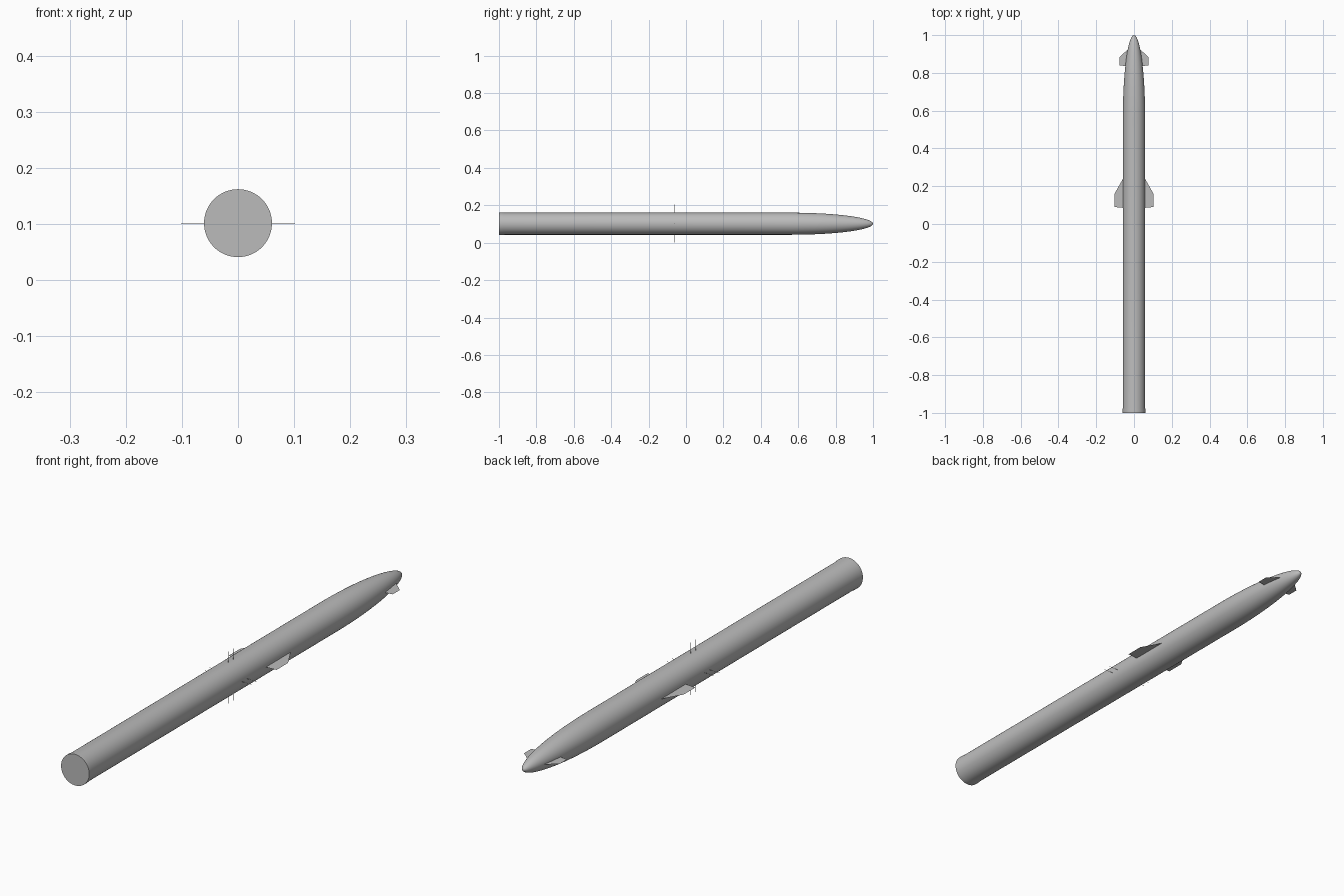
import bpy
import bmesh
import math
from mathutils import Matrix, Vector

cube = bpy.data.objects.get("Cube")
if cube:
    bpy.data.objects.remove(cube, do_unlink=True)

AXIS_Z = 0.1015   # height of the body axis
RADIUS = 0.059
NOSE_START = 0.56
SEGMENTS = 64

grey = bpy.data.materials.new("light grey")
grey.use_nodes = True
grey.diffuse_color = (0.5, 0.5, 0.5, 1)
grey.node_tree.nodes["Principled BSDF"].inputs["Base Color"].default_value = (0.5, 0.5, 0.5, 1)


def finish(name, bm):
    """Turn a bmesh into a grey object on the body axis."""
    mesh = bpy.data.meshes.new(name)
    bm.to_mesh(mesh)
    bm.free()
    mesh.materials.append(grey)
    obj = bpy.data.objects.new(name, mesh)
    obj.location.z = AXIS_Z
    bpy.context.collection.objects.link(obj)
    return obj


# Body: a tube with a slight tail flare and an elliptical nose, turned about y
profile = [(0, -1), (0.0605, -1), (0.0605, -0.985), (RADIUS, -0.97)]
for i in range(25):
    a = math.pi / 2 * i / 24
    profile.append((RADIUS * math.cos(a), NOSE_START + (1 - NOSE_START) * math.sin(a)))
bm = bmesh.new()
verts = [bm.verts.new((r, y, 0)) for r, y in profile]
edges = [bm.edges.new(pair) for pair in zip(verts, verts[1:])]
bmesh.ops.spin(bm, geom=verts + edges, cent=(0, 0, 0), axis=(0, 1, 0),
               angle=math.tau, steps=SEGMENTS)
bmesh.ops.remove_doubles(bm, verts=bm.verts, dist=0.0001)
bmesh.ops.recalc_face_normals(bm, faces=bm.faces)
body = finish("body", bm)
bpy.context.view_layer.objects.active = body
body.select_set(True)
bpy.ops.object.shade_smooth_by_angle(angle=math.radians(40))
body.select_set(False)

# Fins: paper-thin swept plates, one on each side
fin_outlines = {
    "nose_fin": [(0.02, 0.935), (0.077, 0.884), (0.077, 0.84), (0.02, 0.833)],
    "middle_fin": [(0.05, 0.255), (0.103, 0.16), (0.103, 0.09), (0.05, 0.085)],
}
for name, outline in fin_outlines.items():
    for side, sign in (("left", 1), ("right", -1)):
        bm = bmesh.new()
        face = bm.faces.new([bm.verts.new((sign * x, y, 0)) for x, y in outline])
        face.normal_update()
        if face.normal.z < 0:
            face.normal_flip()
        finish(f"{side}_{name}", bm)

# Pins: two rings of four hair-thin rods around the body
for ring, y in (("front", -0.06), ("rear", -0.03)):
    bm = bmesh.new()
    for quarter in range(4):
        turn = Matrix.Rotation(quarter * math.pi / 2, 4, 'Y')
        place = Matrix.Translation(Vector((0.079, y, 0)))
        size = Matrix.Diagonal((0.045, 0.0008, 0.0008, 1))
        bmesh.ops.create_cube(bm, size=1, matrix=turn @ place @ size)
    finish(f"{ring}_pins", bm)
